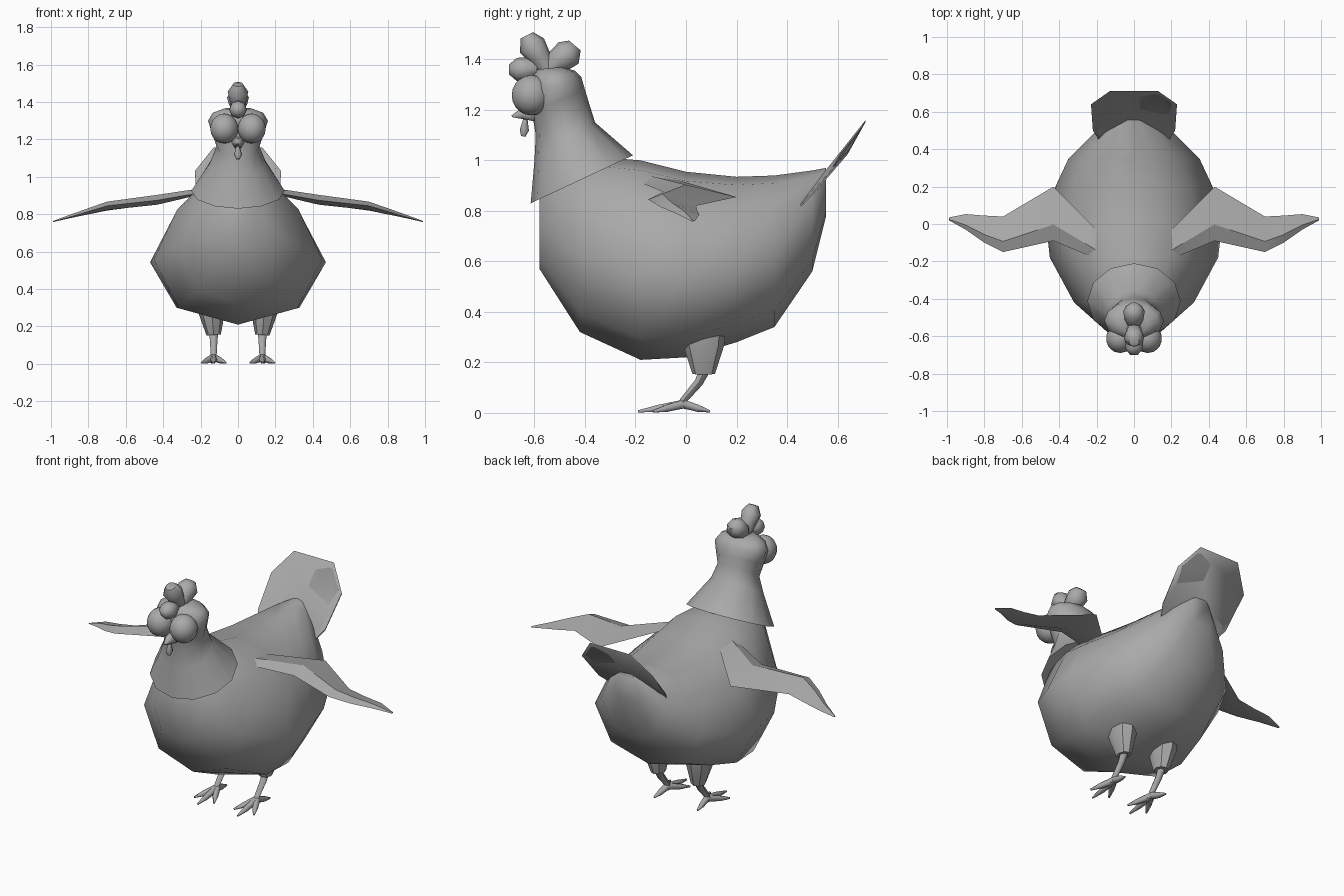
import bpy
import bmesh
from math import sin, cos, pi, radians
from mathutils import Vector, Matrix

cube = bpy.data.objects.get("Cube")
if cube:
    bpy.data.objects.remove(cube)

grey = bpy.data.materials.new("plain_grey")
grey.use_nodes = True
COLOUR = (0.4, 0.4, 0.4, 1)
grey.diffuse_color = COLOUR
grey.node_tree.nodes["Principled BSDF"].inputs["Base Color"].default_value = COLOUR


def finish(name, bm, angle=60):
    """Turn a bmesh into a smooth-shaded object."""
    bmesh.ops.remove_doubles(bm, verts=bm.verts, dist=0.0005)
    bmesh.ops.recalc_face_normals(bm, faces=bm.faces)
    mesh = bpy.data.meshes.new(name)
    bm.to_mesh(mesh)
    bm.free()
    mesh.materials.append(grey)
    obj = bpy.data.objects.new(name, mesh)
    bpy.context.collection.objects.link(obj)
    bpy.ops.object.select_all(action="DESELECT")
    obj.select_set(True)
    bpy.context.view_layer.objects.active = obj
    bpy.ops.object.shade_smooth_by_angle(angle=radians(angle))
    return obj


def loft(name, rings, angle=60):
    """Skin a list of equal closed rings and cap both ends."""
    bm = bmesh.new()
    loops = [[bm.verts.new(p) for p in ring] for ring in rings]
    n = len(loops[0])
    for a, b in zip(loops, loops[1:]):
        for i in range(n):
            j = (i + 1) % n
            bm.faces.new((a[i], a[j], b[j], b[i]))
    bm.faces.new(loops[0])
    bm.faces.new(loops[-1])
    return finish(name, bm, angle)


def tube(name, points, radii, sides=8, flat=1.0, angle=60):
    """Round tube with varying radius; flat squashes it across x."""
    points = [Vector(p) for p in points]
    rings = []
    for i, (p, r) in enumerate(zip(points, radii)):
        way = points[min(i + 1, len(points) - 1)] - points[max(i - 1, 0)]
        side = way.cross(Vector((1, 0, 0))).normalized()
        across = side.cross(way).normalized()
        rings.append([p + r * (side * sin(2 * pi * k / sides)
                               + across * flat * cos(2 * pi * k / sides))
                      for k in range(sides)])
    return loft(name, rings, angle)


def ball(name, centre, size, segments=14):
    bm = bmesh.new()
    bmesh.ops.create_uvsphere(bm, u_segments=segments, v_segments=10, radius=1)
    bmesh.ops.transform(bm, verts=bm.verts,
                        matrix=Matrix.Translation(centre) @ Matrix.Diagonal((*size, 1)))
    return finish(name, bm)


# Body: pear-shaped sections (y, bottom, top, half width) from breast to rump
half = [(0, 0), (.7, .11), (1, .44), (.72, .78), (.42, .95), (0, 1)]
outline = half + [(-w, t) for w, t in half[-2:0:-1]]
sections = [(-.58, .57, .95, .14), (-.42, .32, 1.02, .32), (-.18, .21, 1.0, .45),
            (0, .22, .955, .47), (.2, .28, .935, .42), (.35, .34, .94, .35),
            (.5, .56, .96, .2), (.555, .78, .97, .08)]
loft("body", [[(w * hw, y, zb + t * (zt - zb)) for w, t in outline]
              for y, zb, zt, hw in sections])

# Head, neck and flared collar: tilted rings (front y, z, back y, z, half width)
neck = [(-.615, .83, -.21, 1.02, .25), (-.6, 1.0, -.36, 1.15, .15),
        (-.595, 1.1, -.385, 1.23, .115), (-.61, 1.19, -.4, 1.28, .14),
        (-.62, 1.27, -.415, 1.33, .16), (-.615, 1.33, -.44, 1.355, .135),
        (-.59, 1.36, -.49, 1.37, .075)]
SIDES = 12
rings = []
for fy, fz, by, bz, hw in neck:
    ring = []
    for k in range(SIDES):
        a = 2 * pi * k / SIDES
        t = (1 - cos(a)) / 2
        ring.append((hw * sin(a), fy + (by - fy) * t, fz + (bz - fz) * t))
    rings.append(ring)
loft("head_and_collar", rings)

# Comb lobes, beak and wattle
tube("comb_front", [(0, -.59, 1.36), (0, -.63, 1.36), (0, -.67, 1.36), (0, -.7, 1.36)],
     [.03, .048, .046, .02])
tube("comb_middle", [(0, -.55, 1.36), (0, -.58, 1.41), (0, -.61, 1.455), (0, -.63, 1.495)],
     [.035, .045, .055, .028])
tube("comb_back", [(0, -.54, 1.36), (0, -.51, 1.39), (0, -.465, 1.425), (0, -.44, 1.455)],
     [.035, .05, .058, .03])
tube("beak", [(0, -.6, 1.185), (0, -.65, 1.185), (0, -.69, 1.175)], [.035, .025, .004], 6)
tube("wattle", [(0, -.635, 1.17), (0, -.64, 1.12), (0, -.645, 1.095)], [.008, .021, .01], 6)

# Tail fan: thin curved plate leaning back
fan = [(0, .4), (.17, .42), (.22, .5), (.23, .64), (.13, .71)]
fan += [(-x, y) for x, y in fan[:0:-1]]


def fan_point(x, y, lift):
    return (x, y, .96 + 1.2 * (y - .545) - .7 * max(abs(x) - .13, 0) * .6 + lift)


loft("tail_fan", [[fan_point(x, y, lift) for x, y in fan] for lift in (-.008, 0)])

# Wing sections: x, leading y and z, trailing y and z, thickness
wing = [(.17, -.2, .92, -.06, .93, .02), (.43, -.09, .875, .2, .855, .035),
        (.7, -.15, .845, .04, .82, .03), (.8, -.1, .815, .045, .8, .022),
        (.9, -.03, .785, .053, .785, .012), (.99, .02, .76, .035, .76, .004)]

for side, label in ((1, "left"), (-1, "right")):
    rings = []
    for x, ly, lz, ty, tz, thick in wing:
        ry, rz = ly + .3 * (ty - ly), lz + .3 * (tz - lz)
        rings.append([(side * x, ly, lz), (side * x, ry, rz + thick),
                      (side * x, ty, tz), (side * x, ry, rz - thick * .5)])
    loft(label + "_wing", rings, 35)

    ball(label + "_eye", (side * .074, -.612, 1.258), (.076, .078, .08))

    # Leg: feathered thigh, thin shank and four splayed toes
    leg = side * .13
    tube(label + "_thigh", [(leg + side * .01, .07, .34), (leg + side * .01, .07, .27),
                            (leg, .07, .155)], [.09, .082, .045], 8, .85, 40)
    tube(label + "_shank", [(leg, .075, .17), (leg, .05, .12), (leg, -.01, .05), (leg, -.02, .02)],
         [.024, .02, .016, .022], 6)
    ankle = Vector((leg, -.01, .035))
    for toe, dx, y in (("middle", 0, -.19), ("outer", .065, -.13),
                       ("inner", -.065, -.13), ("back", .012, .095)):
        tip = Vector((leg + side * dx, y, .006))
        knuckle = ankle.lerp(tip, .55)
        knuckle.z = .018
        tube(f"{label}_{toe}_toe", [ankle, knuckle, tip], [.02, .016, .005], 6)
